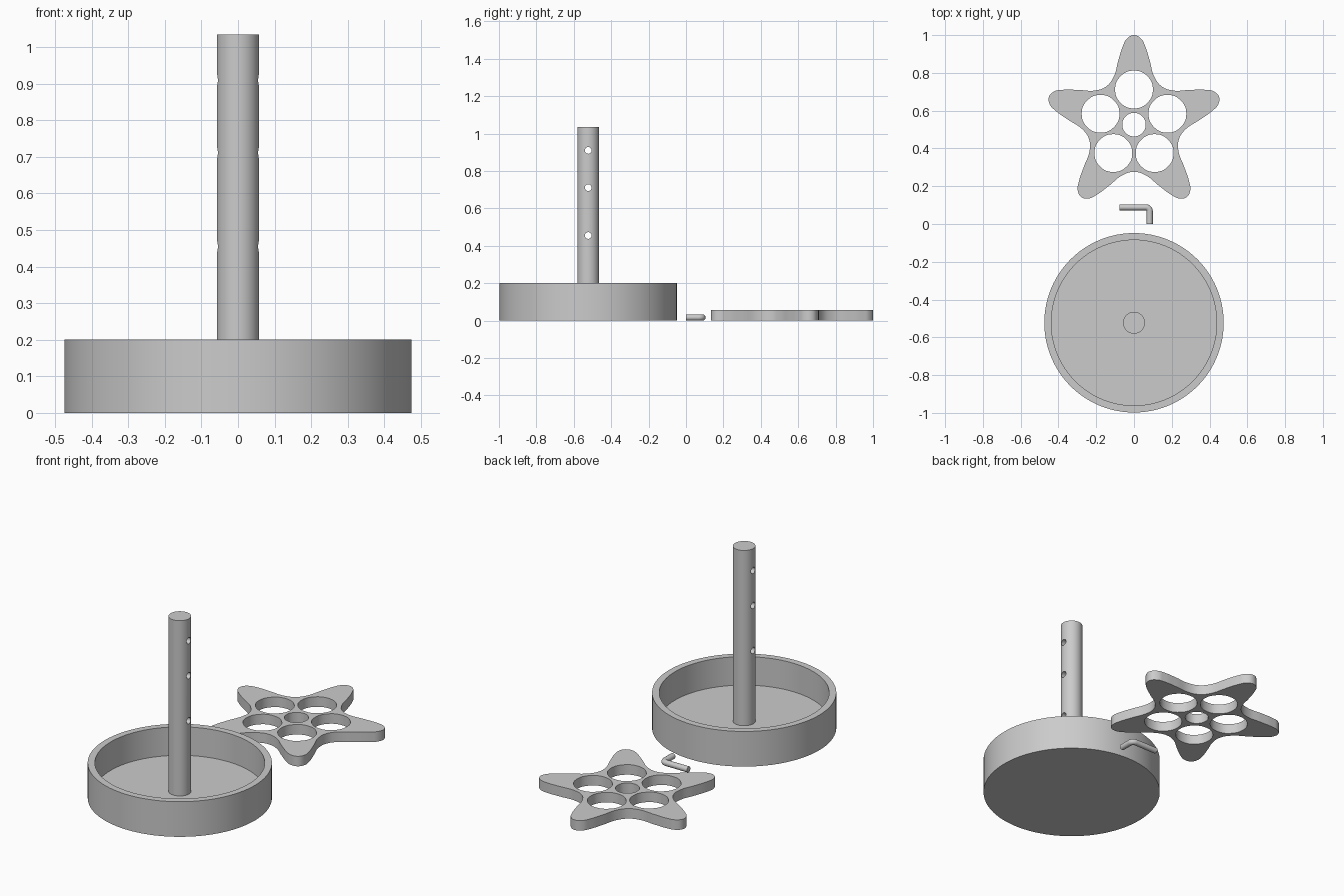
import bpy
import bmesh
from math import sin, cos, pi, radians
from mathutils import Matrix, Vector

default_cube = bpy.data.objects.get("Cube")
if default_cube:
    bpy.data.objects.remove(default_cube, do_unlink=True)

grey = bpy.data.materials.new("light_grey")
grey.use_nodes = True
colour = (0.6, 0.6, 0.6, 1)
grey.diffuse_color = colour
grey.node_tree.nodes["Principled BSDF"].inputs["Base Color"].default_value = colour

BASE_Y = -0.523
STAR_Y = 0.526


def activate(obj):
    bpy.ops.object.select_all(action="DESELECT")
    obj.select_set(True)
    bpy.context.view_layer.objects.active = obj


def finish(obj):
    """Give the part its colour and smooth shading with sharp edges."""
    obj.data.materials.clear()
    obj.data.materials.append(grey)
    activate(obj)
    bpy.ops.object.shade_smooth_by_angle(angle=radians(35))


def link_bmesh(name, bm):
    bmesh.ops.recalc_face_normals(bm, faces=bm.faces)
    mesh = bpy.data.meshes.new(name)
    bm.to_mesh(mesh)
    bm.free()
    obj = bpy.data.objects.new(name, mesh)
    bpy.context.collection.objects.link(obj)
    return obj


def curve_to_mesh(name, curve):
    obj = bpy.data.objects.new(name, curve)
    bpy.context.collection.objects.link(obj)
    activate(obj)
    bpy.ops.object.convert(target="MESH")
    obj = bpy.context.object
    bm = bmesh.new()
    bm.from_mesh(obj.data)
    bmesh.ops.remove_doubles(bm, verts=bm.verts, dist=0.0001)
    bmesh.ops.recalc_face_normals(bm, faces=bm.faces)
    bm.to_mesh(obj.data)
    bm.free()
    return obj


# Round tray: wall and floor profile revolved around the pole axis
bm = bmesh.new()
profile = [(0, 0), (0.475, 0), (0.475, 0.2), (0.438, 0.2), (0.438, 0.038), (0, 0.038)]
verts = [bm.verts.new((r, 0, z)) for r, z in profile]
edges = [bm.edges.new(pair) for pair in zip(verts, verts[1:])]
bmesh.ops.spin(bm, geom=verts + edges, cent=(0, 0, 0), axis=(0, 0, 1),
               angle=2 * pi, steps=96, use_duplicate=False)
bmesh.ops.remove_doubles(bm, verts=bm.verts, dist=0.0001)
tray = link_bmesh("round_tray", bm)
tray.location.y = BASE_Y
finish(tray)

# Upright pole with three cross holes
POLE_BOTTOM, POLE_TOP = 0.03, 1.035
bm = bmesh.new()
bmesh.ops.create_cone(bm, cap_ends=True, segments=64, radius1=0.058, radius2=0.058,
                      depth=POLE_TOP - POLE_BOTTOM,
                      matrix=Matrix.Translation((0, BASE_Y, (POLE_TOP + POLE_BOTTOM) / 2)))
pole = link_bmesh("pole", bm)

bm = bmesh.new()
for height in (0.455, 0.711, 0.91):
    place = Matrix.Translation((0, BASE_Y, height)) @ Matrix.Rotation(pi / 2, 4, "Y")
    bmesh.ops.create_cone(bm, cap_ends=True, segments=32, radius1=0.018, radius2=0.018,
                          depth=0.3, matrix=place)
cutter = link_bmesh("hole_cutter", bm)
cut = pole.modifiers.new("cross_holes", "BOOLEAN")
cut.operation = "DIFFERENCE"
cut.solver = "EXACT"
cut.object = cutter
activate(pole)
bpy.ops.object.modifier_apply(modifier=cut.name)
bpy.data.objects.remove(cutter, do_unlink=True)
finish(pole)

# Five-armed star plate: smooth outline plus six round holes, filled and extruded
star_curve = bpy.data.curves.new("star_plate", "CURVE")
star_curve.dimensions = "2D"
star_curve.fill_mode = "BOTH"
star_curve.extrude = 0.0285
star_curve.resolution_u = 6


def add_loop(points, handle="AUTO"):
    spline = star_curve.splines.new("BEZIER")
    spline.bezier_points.add(len(points) - 1)
    spline.use_cyclic_u = True
    for bez, (x, y) in zip(spline.bezier_points, points):
        bez.co = (x, y, 0)
        bez.handle_left_type = bez.handle_right_type = handle


# Half of one arm: distance from the centre, half width
half_arm = [(0.25, 0.109), (0.34, 0.083), (0.418, 0.058), (0.456, 0.037)]
arm = [(u, -w) for u, w in half_arm] + [(0.474, 0)]
arm += [(u, w) for u, w in reversed(half_arm)]
arm.append((0.25 * cos(pi / 5), 0.25 * sin(pi / 5)))
outline = []
for i in range(5):
    turn = Matrix.Rotation(pi / 2 + i * 2 * pi / 5, 2)
    outline += [tuple(turn @ Vector(p)) for p in arm]
add_loop(outline)


def add_hole(x, y, radius):
    add_loop([(x + radius * cos(k * pi / 4), y + radius * sin(k * pi / 4)) for k in range(8)])


add_hole(0, 0, 0.062)
for i in range(5):
    angle = pi / 2 + i * 2 * pi / 5
    add_hole(0.186 * cos(angle), 0.186 * sin(angle), 0.1)
star = curve_to_mesh("star_plate", star_curve)
star.location = (0, STAR_Y, 0.0285)
finish(star)

# Bent locking pin: a round rod along an L-shaped path
pin_curve = bpy.data.curves.new("locking_pin", "CURVE")
pin_curve.dimensions = "3D"
pin_curve.bevel_depth = 0.0165
pin_curve.bevel_resolution = 6
pin_curve.use_fill_caps = True
BEND = 0.02
corner = Vector((0.083, 0.088))
path = [(-0.078, corner.y)]
for k in range(9):
    a = pi / 2 * (1 - k / 8)
    path.append((corner.x - BEND + BEND * cos(a), corner.y - BEND + BEND * sin(a)))
path.append((corner.x, 0))
rod = pin_curve.splines.new("POLY")
rod.points.add(len(path) - 1)
for point, (x, y) in zip(rod.points, path):
    point.co = (x, y, 0.0165, 1)
pin = curve_to_mesh("locking_pin", pin_curve)
finish(pin)
